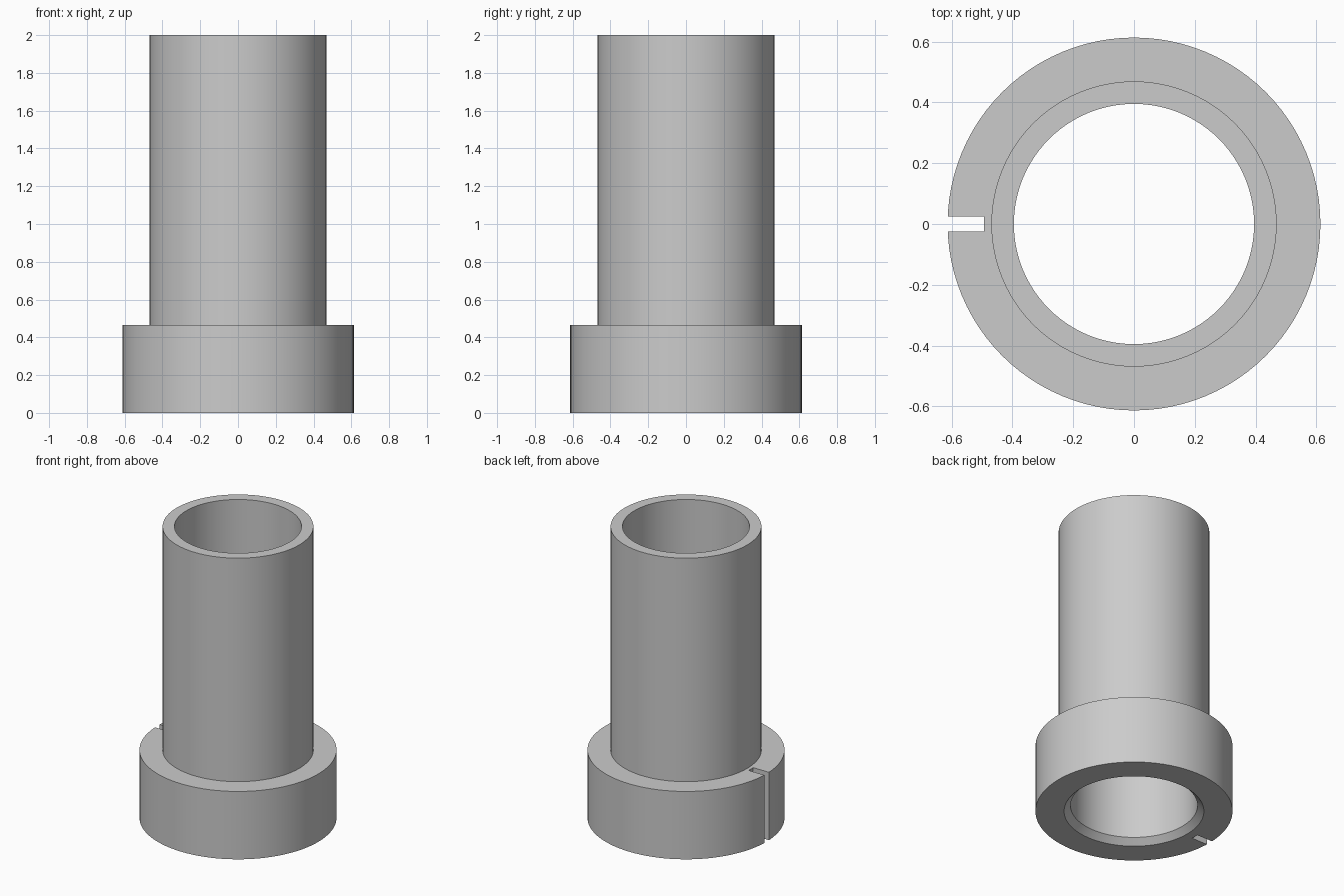
import bpy
import bmesh
from math import pi, radians

SEGMENTS = 96
HEIGHT = 2.0
FLANGE_HEIGHT = 0.466
FLANGE_R, TUBE_R, BORE_R = 0.613, 0.469, 0.395
CHAMFER = 0.04
SLOT_WIDTH, SLOT_END = 0.05, 0.493

cube = bpy.data.objects.get("Cube")
if cube:
    bpy.data.objects.remove(cube, do_unlink=True)

# Plain grey finish
grey = bpy.data.materials.new("grey")
grey.use_nodes = True
colour = (0.6, 0.6, 0.6, 1.0)
grey.diffuse_color = colour
grey.node_tree.nodes["Principled BSDF"].inputs["Base Color"].default_value = colour


def lathe(name, profile):
    """Turn a closed (radius, height) profile around the z axis."""
    bm = bmesh.new()
    verts = [bm.verts.new((r, 0, z)) for r, z in profile]
    edges = [bm.edges.new((verts[i - 1], verts[i])) for i in range(len(verts))]
    bmesh.ops.spin(bm, geom=verts + edges, cent=(0, 0, 0), axis=(0, 0, 1),
                   angle=2 * pi, steps=SEGMENTS, use_duplicate=False)
    bmesh.ops.remove_doubles(bm, verts=bm.verts, dist=1e-5)
    bmesh.ops.recalc_face_normals(bm, faces=bm.faces)
    mesh = bpy.data.meshes.new(name)
    bm.to_mesh(mesh)
    bm.free()
    obj = bpy.data.objects.new(name, mesh)
    bpy.context.collection.objects.link(obj)
    mesh.materials.append(grey)
    return obj


# Flanged tube with a chamfered bore at the bottom
bushing = lathe("flanged_bushing", [
    (BORE_R + CHAMFER, 0), (FLANGE_R, 0), (FLANGE_R, FLANGE_HEIGHT),
    (TUBE_R, FLANGE_HEIGHT), (TUBE_R, HEIGHT), (BORE_R, HEIGHT),
    (BORE_R, CHAMFER),
])

# Key slot through the right side of the flange
depth = 0.3
bpy.ops.mesh.primitive_cube_add(
    size=1, location=(-SLOT_END - depth / 2, 0, FLANGE_HEIGHT / 2))
cutter = bpy.context.object
cutter.name = "slot_cutter"
cutter.scale = (depth, SLOT_WIDTH, FLANGE_HEIGHT + 0.2)
cutter.data.materials.append(grey)
cutter.hide_render = True

bpy.ops.object.select_all(action="DESELECT")
bpy.context.view_layer.objects.active = bushing
bushing.select_set(True)
cut = bushing.modifiers.new("key_slot", "BOOLEAN")
cut.operation = "DIFFERENCE"
cut.solver = "EXACT"
cut.object = cutter
bpy.ops.object.modifier_apply(modifier=cut.name)
bpy.data.objects.remove(cutter, do_unlink=True)

bpy.ops.object.shade_smooth_by_angle(angle=radians(30))
